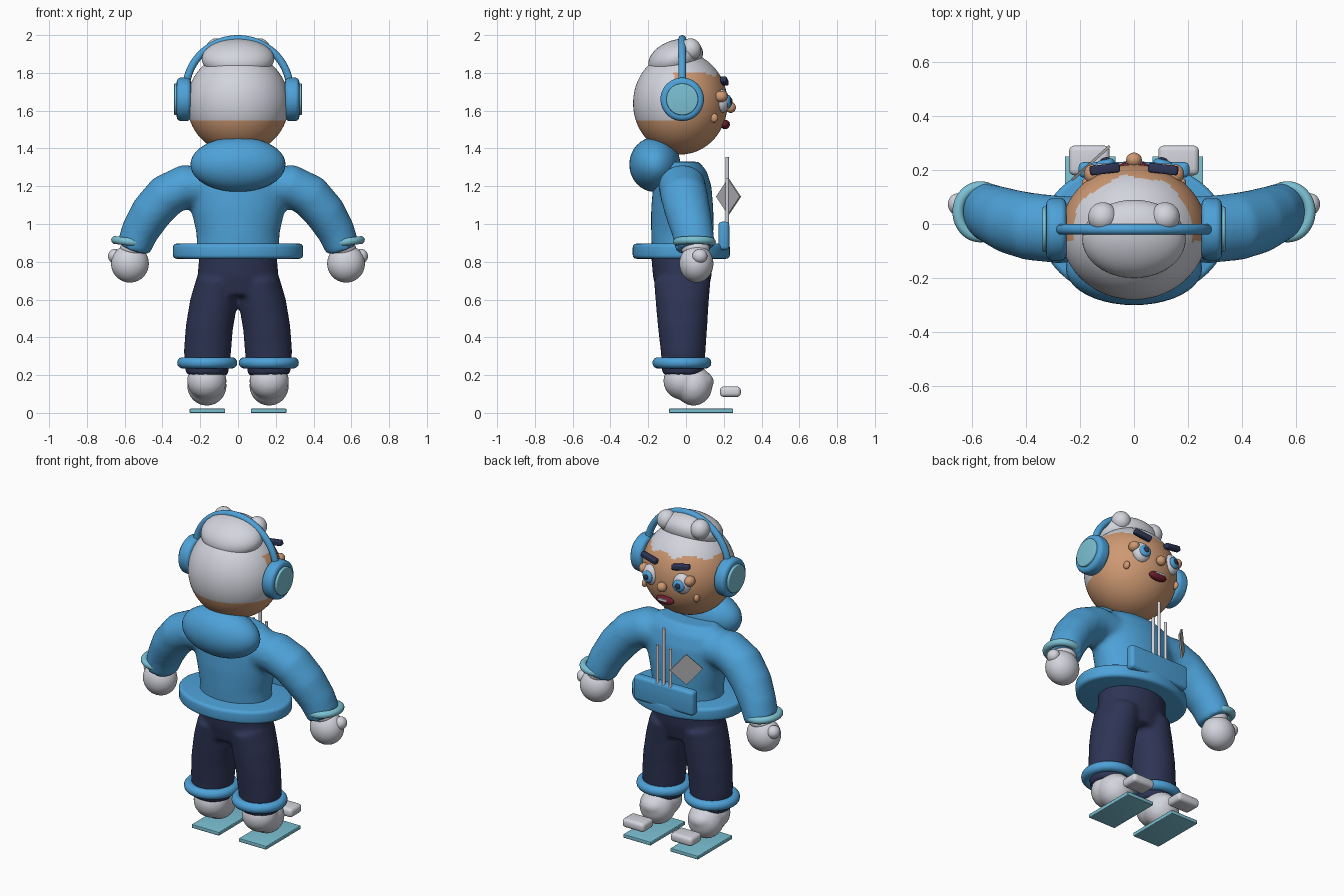
import bpy, bmesh, math
from mathutils import Vector, Matrix

cube = bpy.data.objects.get("Cube")
if cube:
    bpy.data.objects.remove(cube, do_unlink=True)


def material(name, r, g, b):
    m = bpy.data.materials.new(name)
    m.use_nodes = True
    m.diffuse_color = (r, g, b, 1)
    m.node_tree.nodes["Principled BSDF"].inputs["Base Color"].default_value = (r, g, b, 1)
    return m


BLUE = material("sweater blue", .075, .36, .69)
TEAL = material("pale teal", .2, .53, .65)
NAVY = material("navy", .027, .035, .09)
WHITE = material("cool white", .65, .66, .72)
SKIN = material("skin", .62, .32, .17)
RED = material("dark red", .16, .012, .025)
GREY = material("tool grey", .45, .45, .47)


def finish(bm, name, mat, loc=(0, 0, 0), rot=(0, 0, 0), angle=40):
    bmesh.ops.recalc_face_normals(bm, faces=bm.faces)
    mesh = bpy.data.meshes.new(name)
    bm.to_mesh(mesh)
    bm.free()
    obj = bpy.data.objects.new(name, mesh)
    bpy.context.collection.objects.link(obj)
    obj.location, obj.rotation_euler = loc, rot
    mesh.materials.append(mat)
    bpy.ops.object.select_all(action='DESELECT')
    obj.select_set(True)
    bpy.context.view_layer.objects.active = obj
    bpy.ops.object.shade_smooth_by_angle(angle=math.radians(angle))
    return obj


def ball(name, mat, loc, radii, rot=(0, 0, 0), seg=40):
    bm = bmesh.new()
    bmesh.ops.create_uvsphere(bm, u_segments=seg, v_segments=seg // 2, radius=1)
    bmesh.ops.scale(bm, vec=radii, verts=bm.verts)
    return finish(bm, name, mat, loc, rot)


def box(name, mat, loc, size, rot=(0, 0, 0), bevel=0):
    bm = bmesh.new()
    bmesh.ops.create_cube(bm, size=1)
    bmesh.ops.scale(bm, vec=size, verts=bm.verts)
    if bevel:
        bmesh.ops.bevel(bm, geom=bm.edges[:], offset=bevel, segments=4, profile=.5, affect='EDGES')
    return finish(bm, name, mat, loc, rot)


def disc(name, mat, loc, radii, depth, rot=(0, 0, 0), bevel=0):
    bm = bmesh.new()
    bmesh.ops.create_cone(bm, cap_ends=True, segments=48, radius1=1, radius2=1, depth=depth)
    bmesh.ops.scale(bm, vec=(*radii, 1), verts=bm.verts)
    if bevel:
        rims = [e for e in bm.edges if abs(e.verts[0].co.z - e.verts[1].co.z) < depth / 2]
        bmesh.ops.bevel(bm, geom=rims, offset=bevel, segments=4, profile=.5, affect='EDGES')
    return finish(bm, name, mat, loc, rot)


def loft(bm, rings, side=1, seg=32):
    """Closed tube through rings of (x, y, z, width radius, depth radius)."""
    pts = [Vector((r[0] * side, r[1], r[2])) for r in rings]
    loops = []
    for i, p in enumerate(pts):
        t = (pts[min(i + 1, len(pts) - 1)] - pts[max(i - 1, 0)]).normalized()
        u = Vector((0, 1, 0)).cross(t).normalized()
        v = t.cross(u)
        loops.append([bm.verts.new(p + u * rings[i][3] * math.cos(a) + v * rings[i][4] * math.sin(a))
                      for a in (2 * math.pi * k / seg for k in range(seg))])
    for a, b in zip(loops, loops[1:]):
        for k in range(seg):
            bm.faces.new((a[k], a[(k + 1) % seg], b[(k + 1) % seg], b[k]))
    bm.faces.new(loops[0])
    bm.faces.new(loops[-1])


def ring(name, mat, loc, rx, ry, tube, rot=(0, 0, 0), start=0, end=2 * math.pi, seg=48):
    """Elliptical ring, or an arc of one, lying in its local XY plane."""
    bm = bmesh.new()
    full = end - start > 6.28
    loops = []
    for i in range(seg if full else seg + 1):
        a = start + (end - start) * i / seg
        out = Vector((math.cos(a), math.sin(a), 0))
        c = Vector((rx * out.x, ry * out.y, 0))
        loops.append([bm.verts.new(c + out * tube * math.cos(b) + Vector((0, 0, tube * math.sin(b))))
                      for b in (2 * math.pi * k / 14 for k in range(14))])
    for i in range(seg):
        p, q = loops[i], loops[(i + 1) % len(loops)]
        for k in range(14):
            bm.faces.new((p[k], p[(k + 1) % 14], q[(k + 1) % 14], q[k]))
    return finish(bm, name, mat, loc, rot)


def fuse(obj, voxel=.016, smooth=6):
    m = obj.modifiers.new("Fuse", 'REMESH')
    m.mode, m.voxel_size, m.use_smooth_shade = 'VOXEL', voxel, True
    s = obj.modifiers.new("Soften", 'SMOOTH')
    s.factor, s.iterations = .5, smooth


# Sweater: trunk and both sleeves fused into one soft body
bm = bmesh.new()
loft(bm, [(0, -.02, .84, .22, .16), (0, -.02, .95, .22, .165), (0, -.02, 1.08, .25, .165),
          (0, -.02, 1.2, .28, .155), (0, -.02, 1.28, .26, .13), (0, -.02, 1.33, .19, .09)])
for side in (-1, 1):
    loft(bm, [(.12, -.02, 1.2, .1, .12), (.28, -.02, 1.2, .115, .125), (.38, -.01, 1.15, .115, .125),
              (.46, .01, 1.06, .11, .12), (.52, .035, .96, .1, .11), (.555, .05, .87, .09, .105)], side)
fuse(finish(bm, "sweater", BLUE))
ball("hood", BLUE, (0, -.165, 1.315), (.252, .135, .145))
disc("waist_band", BLUE, (0, -.025, .856), (.345, .257), .08, bevel=.02)

# Trousers: two legs merging at the hips
bm = bmesh.new()
loft(bm, [(0, -.02, .62, .2, .13), (0, -.02, .72, .215, .155), (0, -.02, .84, .205, .165)])
for side in (-1, 1):
    loft(bm, [(.165, -.015, .2, .112, .11), (.162, -.015, .32, .125, .118), (.152, -.018, .45, .125, .13),
              (.13, -.02, .58, .125, .14), (.11, -.02, .7, .11, .15)], side)
fuse(finish(bm, "trousers", NAVY), .014, 4)

# Head with hair coloured at the back and crown
head = ball("head", SKIN, (0, -.03, 1.64), (.27, .25, .272), seg=128)
head.data.materials.append(WHITE)
for f in head.data.polygons:
    x, y, z = f.center + head.location
    edge = .012 * math.sin(x * 40)
    if (y < -.065 and z > 1.55) or z > 1.795 + edge:
        f.material_index = 1
ball("hair_top", WHITE, (0, -.055, 1.875), (.192, .15, .098), (math.radians(20), 0, 0))

# Headphone band
ring("headband", BLUE, (0, -.02, 1.71), .275, .27, .02, (math.pi / 2, 0, 0), 0, math.pi)

# Nose and mouth
ball("nose", SKIN, (0, .237, 1.617), (.029, .027, .029))
ball("mouth", RED, (0, .207, 1.527), (.06, .025, .025))
box("teeth", WHITE, (0, .229, 1.535), (.06, .009, .012))

for side, tag in ((1, "left"), (-1, "right")):
    def at(x, y, z):
        return (x * side, y, z)

    # Hair curls and headphones
    ball(tag + "_hair_curl", WHITE, at(.115, .025, 1.925), (.055, .055, .058), (.4, 0, 0))
    turn = (0, math.pi / 2, 0)
    disc(tag + "_ear_cup", BLUE, at(.287, -.02, 1.66), (.115, .115), .075, turn, .022)
    disc(tag + "_ear_cap", TEAL, at(.318, -.02, 1.66), (.084, .084), .04, turn, .006)

    # Eyes, brows and face details
    ball(tag + "_eye", WHITE, at(.105, .188, 1.65), (.055, .042, .062))
    gaze = (math.radians(-86), 0, -side * .25)
    ball(tag + "_iris", BLUE, at(.107, .224, 1.648), (.036, .036, .017), gaze)
    ball(tag + "_pupil", NAVY, at(.108, .239, 1.65), (.017, .017, .007), gaze)
    ball(tag + "_eyelid", SKIN, at(.155, .185, 1.675), (.03, .035, .03))
    ball(tag + "_cheek_mark", SKIN, at(.178, .148, 1.562), (.015, .022, .024))
    box(tag + "_brow", NAVY, at(.108, .203, 1.757), (.112, .035, .032),
        (0, -side * .2, -side * .12), .009)

    # Cuffs and hands
    ring(tag + "_cuff", TEAL, at(.568, .045, .905), .083, .092, .021, (0, -side * .12, 0))
    ball(tag + "_hand", WHITE, at(.572, .055, .79), (.1, .09, .1))
    ball(tag + "_wrist", WHITE, at(.555, .05, .87), (.07, .075, .05))
    ball(tag + "_thumb", WHITE, at(.652, .073, .83), (.036, .04, .038))

    # Ankle bands, feet and floating shoe parts
    ring(tag + "_ankle_band", BLUE, at(.163, -.022, .265), .129, .126, .03)
    bm = bmesh.new()
    for c, r in (((.165, -.02, .17), (.105, .1, .1)), ((.165, .04, .145), (.105, .1, .107)),
                 ((.165, .085, .165), (.075, .062, .055))):
        m = Matrix.Translation(at(*c)) @ Matrix.Diagonal((*r, 1))
        bmesh.ops.create_uvsphere(bm, u_segments=32, v_segments=16, radius=1, matrix=m)
    fuse(finish(bm, tag + "_foot", WHITE), .012, 3)
    box(tag + "_toe_cap", WHITE, at(.165, .235, .112), (.15, .11, .055), bevel=.02)
    box(tag + "_sole", TEAL, at(.162, .08, .011), (.188, .34, .022), bevel=.004)

# Belt pouch and tools
box("pouch", BLUE, (0, .2, .937), (.41, .058, .15), bevel=.02)
for x, top, r in ((0, 1.355, .009), (.042, 1.24, .009), (-.047, 1.24, .009)):
    disc("tool_rod", WHITE, (x, .218, (top + .95) / 2), (r, r), top - .95)
box("tool_blade", GREY, (-.16, .225, 1.145), (.133, .01, .133),
    (Matrix.Rotation(.73, 3, 'Z') @ Matrix.Rotation(math.pi / 4, 3, 'Y')).to_euler())
